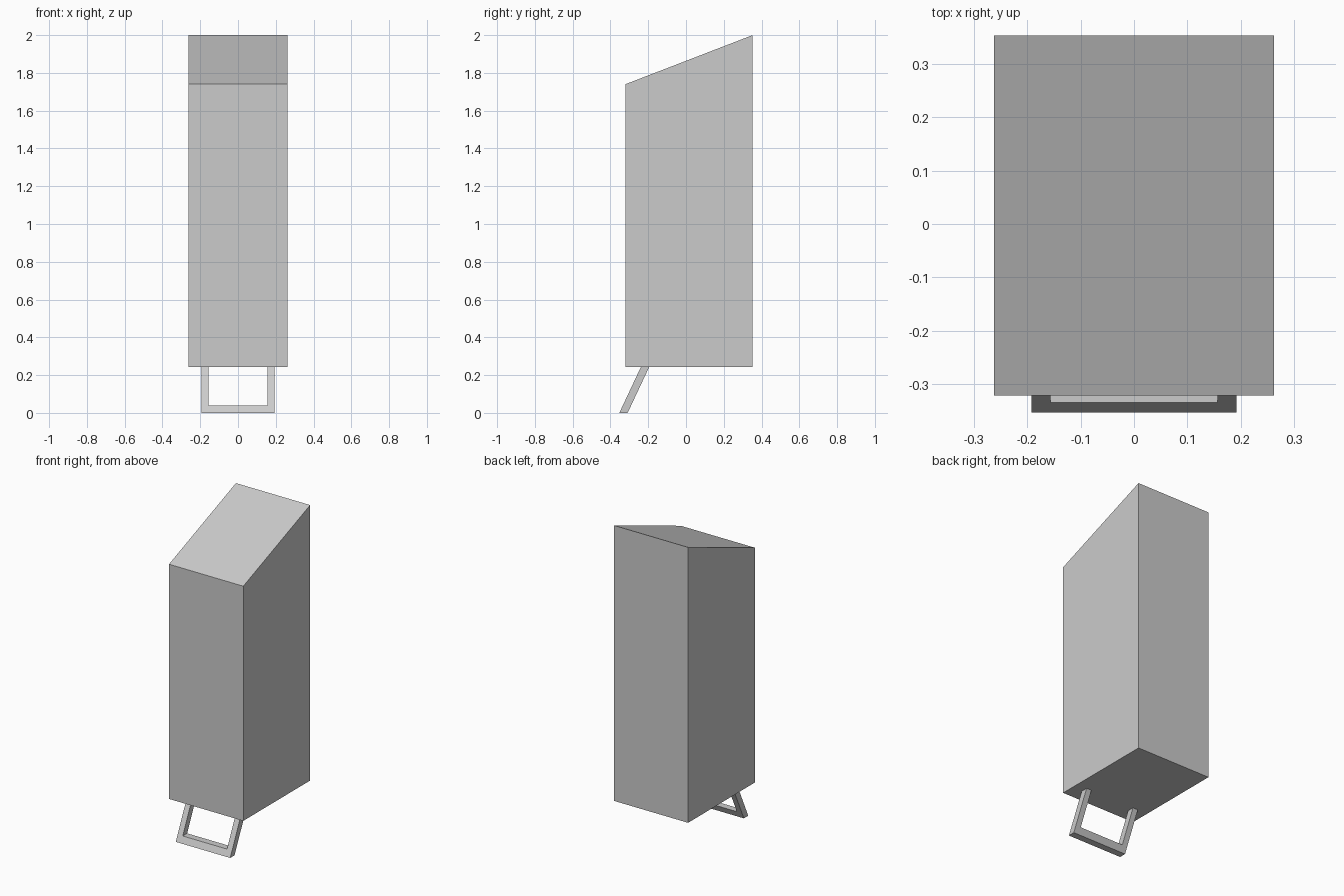
import bpy, bmesh
from mathutils import Vector

if "Cube" in bpy.data.objects:
    bpy.data.objects.remove(bpy.data.objects["Cube"])


def prism(name, profile, offset):
    """Extrude a closed 3D profile along an offset vector."""
    bm = bmesh.new()
    face = bm.faces.new([bm.verts.new(p) for p in profile])
    ext = bmesh.ops.extrude_face_region(bm, geom=[face], use_keep_orig=True)
    verts = [g for g in ext["geom"] if isinstance(g, bmesh.types.BMVert)]
    bmesh.ops.translate(bm, verts=verts, vec=Vector(offset))
    bmesh.ops.recalc_face_normals(bm, faces=bm.faces)
    mesh = bpy.data.meshes.new(name)
    bm.to_mesh(mesh)
    bm.free()
    obj = bpy.data.objects.new(name, mesh)
    bpy.context.collection.objects.link(obj)
    return obj


# Main body: box with a top sloping down to the front
W, BASE = 0.262, 0.243
side = [(-0.321, BASE), (0.353, BASE), (0.353, 2.0), (-0.321, 1.74)]
prism("body", [(-W, y, z) for y, z in side], (2 * W, 0, 0))

# Prop stand: U-shaped frame leaning forward below the body
OUT, INN, BAR, SLOPE = 0.192, 0.156, 0.04, 0.47
u_shape = [(-OUT, 0), (OUT, 0), (OUT, BASE), (INN, BASE),
           (INN, BAR), (-INN, BAR), (-INN, BASE), (-OUT, BASE)]
prism("prop_stand", [(x, -0.353 + SLOPE * z, z) for x, z in u_shape], (0, 0.044, 0))
